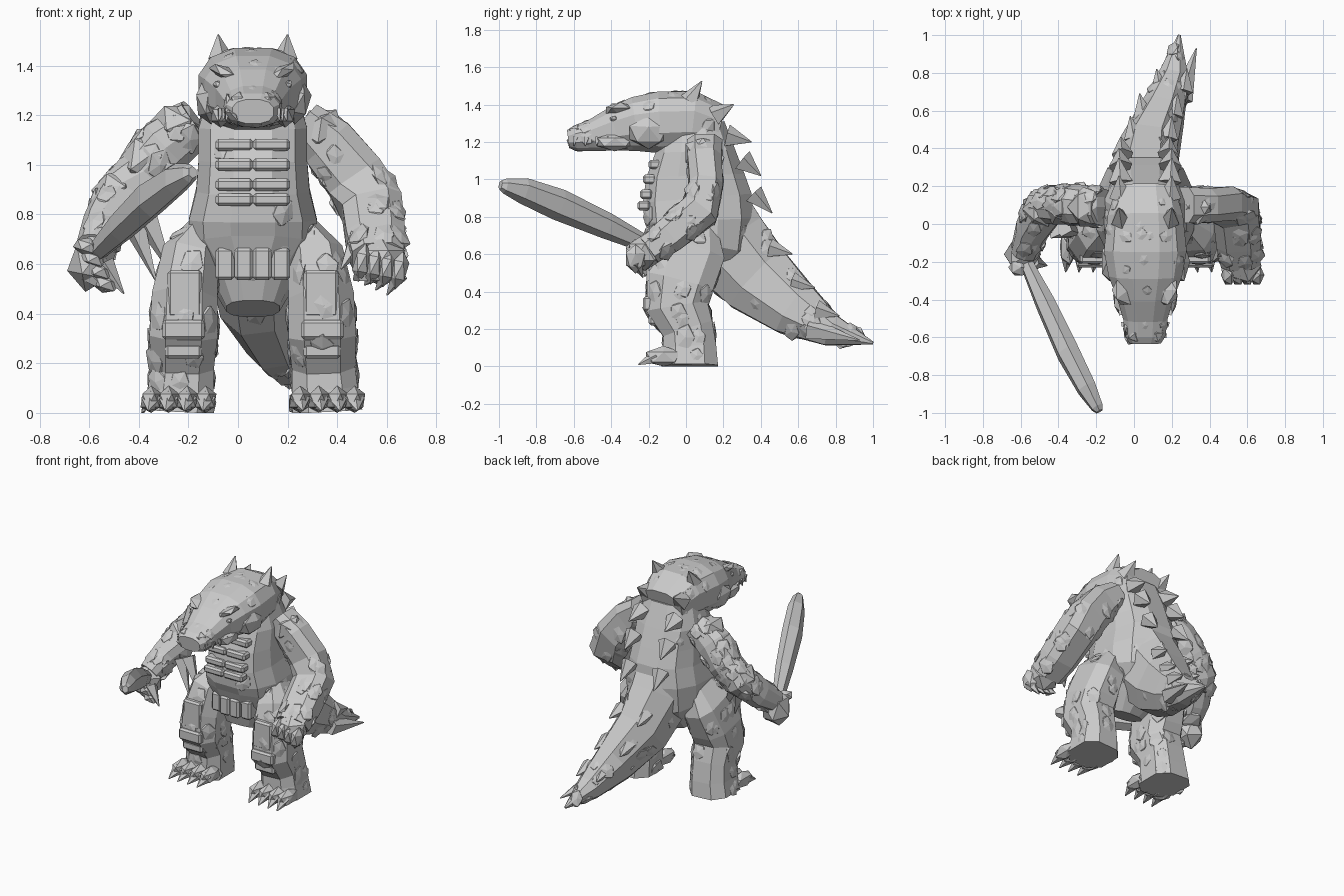
import bpy, bmesh, math, random
from mathutils import Vector, Matrix

if "Cube" in bpy.data.objects:
    bpy.data.objects.remove(bpy.data.objects["Cube"])

R = random.Random(4)
CX = 0.06  # body midline


def part(name, bm):
    bmesh.ops.recalc_face_normals(bm, faces=bm.faces[:])
    for v in bm.verts:
        v.co.z = max(0, v.co.z)
    me = bpy.data.meshes.new(name)
    bm.to_mesh(me)
    bm.free()
    ob = bpy.data.objects.new(name, me)
    bpy.context.collection.objects.link(ob)
    return ob


def scatter(bm, n, s):
    """Embed broad, flat angular scales in the side faces."""
    bmesh.ops.recalc_face_normals(bm, faces=bm.faces[:])
    bm.normal_update()
    quads = [f for f in bm.faces if len(f.verts) == 4]
    spots = []
    for f in R.choices(quads, [f.calc_area() for f in quads], k=n):
        w = [R.random() + .1 for _ in f.verts]
        p = sum((v.co * k for v, k in zip(f.verts, w)), Vector()) / sum(w)
        spots.append((p, f.normal.copy()))
    for p, nrm in spots:
        m = (Matrix.Translation(p - nrm * .006) @ nrm.to_track_quat('Z', 'Y').to_matrix().to_4x4()
             @ Matrix.Rotation(R.uniform(-.5, .5), 4, 'Z') @ Matrix.Rotation(R.uniform(-.15, .15), 4, 'X')
             @ Matrix.Diagonal((1, R.uniform(1.1, 1.5), .34, 1)))
        bmesh.ops.create_icosphere(bm, subdivisions=1, radius=s * R.uniform(.7, 1.1), matrix=m)


def loft(name, rings, sides=10, power=2.4, scales=0, size=.035):
    """Tube through (x, y, z, half width, half depth) rings."""
    bm = bmesh.new()
    P = [Vector(r[:3]) for r in rings]
    loops = []
    for i, r in enumerate(rings):
        t = (P[min(i + 1, len(P) - 1)] - P[max(i - 1, 0)]).normalized()
        side = Vector((1, 0, 0))
        side = (side - t * side.dot(t)).normalized()
        up = t.cross(side)
        loop = []
        for k in range(sides):
            a = 2 * math.pi * (k + .5) / sides
            c, s = math.cos(a), math.sin(a)
            u = math.copysign(abs(c) ** (2 / power), c)
            v = math.copysign(abs(s) ** (2 / power), s)
            loop.append(bm.verts.new(P[i] + side * u * r[3] + up * v * r[4]))
        loops.append(loop)
    for a, b in zip(loops, loops[1:]):
        for k in range(sides):
            j = (k + 1) % sides
            bm.faces.new((a[k], a[j], b[j], b[k]))
    bm.faces.new(loops[0])
    bm.faces.new(loops[-1])
    if scales:
        scatter(bm, scales, size)
    return part(name, bm)


def spikes(name, items, sides=5):
    """Pointed cones given as (base, tip, radius)."""
    bm = bmesh.new()
    for base, tip, r in items:
        b, t = Vector(base), Vector(tip)
        m = Matrix.Translation((b + t) / 2) @ (t - b).to_track_quat('Z', 'Y').to_matrix().to_4x4()
        bmesh.ops.create_cone(bm, cap_ends=True, segments=sides, radius1=r, radius2=.003,
                              depth=(t - b).length, matrix=m)
    return part(name, bm)


def lumps(name, items):
    """Faceted lumps given as (centre, radii, tilt about y)."""
    bm = bmesh.new()
    for c, s, tilt in items:
        m = Matrix.Translation(c) @ Matrix.Rotation(tilt, 4, 'Y') @ Matrix.Diagonal((*s, 1))
        bmesh.ops.create_icosphere(bm, subdivisions=1, radius=1, matrix=m)
    return part(name, bm)


def plates(name, items):
    """Chamfered slabs given as (centre, full size)."""
    bm = bmesh.new()
    for c, s in items:
        bmesh.ops.create_cube(bm, size=1, matrix=Matrix.Translation(c) @ Matrix.Diagonal((*s, 1)))
    bmesh.ops.bevel(bm, geom=bm.edges[:], offset=.012, segments=1, affect='EDGES')
    return part(name, bm)


# Torso and tail
loft("torso", [(CX, -.02, .42, .11, .1), (CX, .02, .53, .17, .19), (CX, .07, .66, .26, .28),
               (CX, .07, .78, .265, .3), (CX, .06, .9, .235, .3), (CX, .05, 1.02, .225, .27),
               (CX, .05, 1.15, .225, .22), (CX, .04, 1.3, .18, .17)], 12, 2.5, 14, .05)
loft("tail", [(.06, .1, .87, .2, .23), (.06, .21, .66, .19, .25), (.08, .38, .47, .165, .22),
              (.15, .58, .31, .125, .165), (.21, .78, .19, .085, .09), (.24, 1.0, .125, .008, .008)],
     8, 2.2, 40, .045)

# Belly and hip plates
plates("chest_plates", [((CX + s * .075, y, z), (.15, .07, .05))
                        for y, z in ((-.165, 1.08), (-.195, 1.0), (-.212, .92), (-.225, .86)) for s in (-1, 1)])
plates("hip_plates", [((CX + k * .075, -.15 + abs(k) * .02, .6), (.075, .1, .13))
                      for k in (-1.5, -.5, .5, 1.5)])

# Head, brows, cheeks, jaw, eyes and teeth
loft("head", [(CX, .18, 1.27, .16, .13), (CX, .04, 1.31, .205, .165), (CX, -.14, 1.305, .225, .17),
              (CX, -.27, 1.295, .2, .15), (CX, -.38, 1.27, .155, .122), (CX, -.5, 1.235, .12, .088),
              (CX, -.59, 1.22, .11, .07), (CX, -.63, 1.215, .085, .05)], 12, 2.5, 34, .04)
lumps("brows_and_cheeks",
      [((CX + s * .105, -.35, 1.365), (.085, .09, .03), -s * .5) for s in (-1, 1)] +
      [((CX + s * .185, -.2, 1.25), (.05, .12, .09), s * .2) for s in (-1, 1)] +
      [((CX + s * .13, -.38, 1.2), (.045, .11, .05), 0) for s in (-1, 1)] +
      [((CX + s * .055, -.58, 1.255), (.045, .05, .04), 0) for s in (-1, 1)])
lumps("eyes", [((CX + s * .135, -.385, 1.32), (.03, .025, .02), -s * .5) for s in (-1, 1)])
spikes("teeth", [((CX + s * (.1 + .014 * k), -.59 + .06 * k, 1.225),
                  (CX + s * (.108 + .014 * k), -.6 + .06 * k, 1.18), .018)
                 for s in (-1, 1) for k in range(4)], 4)

# Paired spikes down the back, then along the tail
back = [((.02, 1.42), (.085, 1.525), .13, .055), ((.15, 1.34), (.255, 1.4), .13, .065),
        ((.22, 1.23), (.35, 1.2), .13, .065), ((.3, 1.1), (.4, 1.02), .13, .065),
        ((.36, .92), (.46, .82), .12, .06)]
spikes("back_spikes", [((CX + s * w, *b), (CX + s * (w + .01), *t), r)
                       for b, t, w, r in back for s in (-1, 1)])
spikes("tail_spikes", [((x + s * w, y, z), (x + s * (w + .02), y + .12, z - .03), .055)
                       for x, y, z, w in ((.09, .45, .63, .09), (.13, .57, .45, .08), (.2, .7, .3, .06))
                       for s in (-1, 1)]
       + [((.25, .66, .2), (.33, .93, .14), .065), ((.06, .45, .35), (.02, .58, .29), .05)])

# Legs with feet, toes, claws and knee plates
for s, side in ((-1, "right"), (1, "left")):
    X = lambda v: CX + s * v
    loft(side + "_leg", [(X(.2), .06, .73, .07, .12), (X(.25), .03, .62, .12, .19),
                         (X(.275), -.03, .45, .14, .19), (X(.28), -.05, .32, .145, .175),
                         (X(.285), .01, .2, .135, .145), (X(.29), .02, .1, .14, .15),
                         (X(.3), .02, 0, .15, .16)], 8, 2.8, 40, .052)
    toes = [.19, .265, .34, .41]
    lumps(side + "_toes", [((X(t), -.12, .05), (.048, .11, .06), 0) for t in toes])
    spikes(side + "_toe_claws", [((X(t), -.16, .05), (X(t + .012), -.255, .01), .042) for t in toes])
    plates(side + "_knee_plates", [((X(.275), -.165, .48), (.14, .09, .19)),
                                   ((X(.28), -.19, .335), (.17, .08, .08)),
                                   ((X(.28), -.16, .25), (.15, .08, .06))])

# Weapon arm, fist and fingers
loft("weapon_arm", [(-.17, .09, 1.17, .1, .1), (-.29, .1, 1.08, .12, .11), (-.38, .11, .97, .11, .105),
                    (-.47, .09, .87, .11, .105), (-.54, -.03, .75, .09, .1),
                    (-.58, -.15, .66, .075, .075)], 10, 2.3, 36, .06)
lumps("fist", [((-.59, -.16, .61), (.1, .11, .125), .2)] +
      [((-.61 + .025 * k, -.23 + .01 * k, .67 - .05 * k), (.06, .05, .038), .3) for k in range(4)])
spikes("fist_claws", [((-.54, -.2, .6), (-.46, -.22, .48), .045), ((-.6, -.2, .56), (-.53, -.22, .49), .04)])
spikes("inner_arm_claws", [((-.42, -.03, .76), (-.33, -.07, .53), .05),
                           ((-.37, -.02, .78), (-.26, -.06, .55), .05)], 4)
lumps("shoulder_lumps", [((-.24, .09, 1.16), (.12, .12, .09), .5), ((-.38, .1, 1.02), (.1, .12, .13), .5),
                         ((-.5, .08, .89), (.09, .11, .1), .6),
                         ((.33, .09, 1.14), (.11, .11, .09), -.5)])

# Free arm, hand and claws
loft("free_arm", [(.26, .1, 1.18, .09, .1), (.36, .1, 1.09, .12, .095), (.47, .105, .95, .13, .095),
                  (.54, .07, .83, .13, .11), (.555, -.09, .7, .125, .1),
                  (.565, -.2, .62, .11, .085)], 8, 2.9, 32, .05)
lumps("hand", [((.575, -.22, .61), (.112, .1, .1), 0)] +
      [((.65 - .05 * k, -.27, .575 + .01 * k), (.038, .06, .08), .2) for k in range(4)])
spikes("hand_claws", [((.65 - .05 * k, -.27, .56), (.6 - .045 * k, -.23, .475 + .02 * k), .038)
                      for k in range(4)])
spikes("thumb_claw", [((.49, -.14, .7), (.415, -.2, .58), .055)])

# Club-shaped blade
loft("blade", [(-.61, -.11, .61, .03, .035), (-.55, -.25, .67, .04, .05), (-.47, -.42, .75, .055, .07),
               (-.35, -.68, .865, .064, .085), (-.25, -.87, .94, .055, .07),
               (-.195, -.97, .965, .035, .04), (-.183, -.992, .97, .02, .025)], 6, 2.1)
